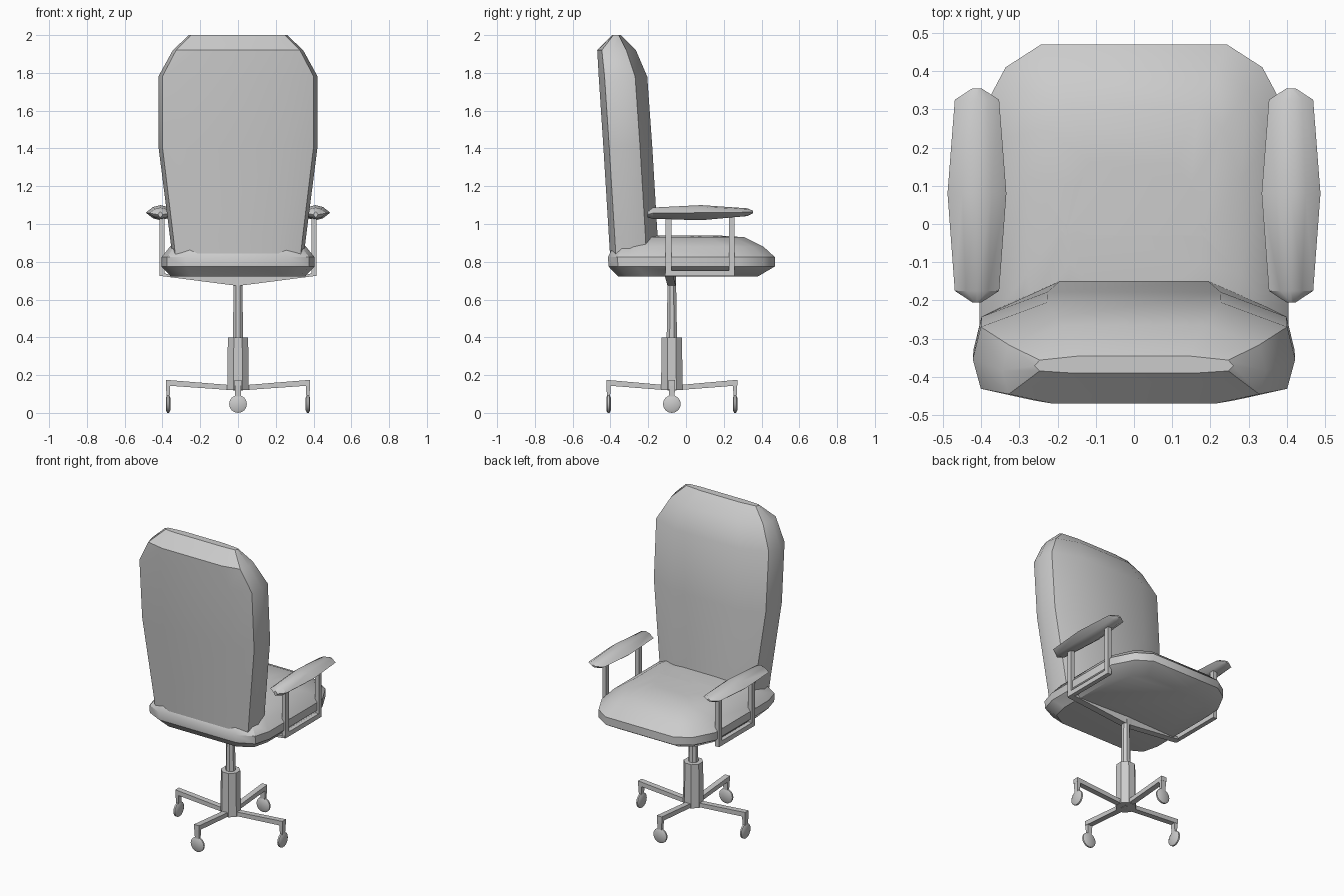
import bpy, bmesh, math
from mathutils import Vector

if "Cube" in bpy.data.objects:
    bpy.data.objects.remove(bpy.data.objects["Cube"])

AXIS_Y = -0.075  # y of the central column


def finish(name, bm, angle=35):
    bmesh.ops.recalc_face_normals(bm, faces=bm.faces)
    me = bpy.data.meshes.new(name)
    bm.to_mesh(me)
    bm.free()
    ob = bpy.data.objects.new(name, me)
    bpy.context.collection.objects.link(ob)
    bpy.ops.object.select_all(action='DESELECT')
    ob.select_set(True)
    bpy.context.view_layer.objects.active = ob
    if angle:
        bpy.ops.object.shade_smooth_by_angle(angle=math.radians(angle))
    return ob


def loft(name, rings, angle=35):
    """Skin a list of equal-length rings and cap both ends."""
    bm = bmesh.new()
    vs = [[bm.verts.new(p) for p in r] for r in rings]
    n = len(vs[0])
    for a, b in zip(vs, vs[1:]):
        for i in range(n):
            j = (i + 1) % n
            bm.faces.new((a[i], a[j], b[j], b[i]))
    bm.faces.new(vs[0])
    bm.faces.new(vs[-1])
    return finish(name, bm, angle)


def mirrored(half):
    """Close a right-hand half outline by mirroring it in x."""
    return half + [(-x, y, z) for x, y, z in reversed(half)]


def rect(c, u, v):
    c, u, v = Vector(c), Vector(u), Vector(v)
    return [c + u + v, c - u + v, c - u - v, c + u - v]


def box(name, x, y, z):
    return loft(name, [[(x[0], y[0], h), (x[1], y[0], h), (x[1], y[1], h), (x[0], y[1], h)] for h in z], 0)


def circle(r, z, n):
    return [(r * math.cos(2 * math.pi * (i + .5) / n),
             AXIS_Y + r * math.sin(2 * math.pi * (i + .5) / n), z) for i in range(n)]


# Seat cushion: stacked outlines of (z, half width, rear y, front y)
def seat_ring(z, w, yb, yf):
    return mirrored([(.6 * w, yf, z), (.83 * w, yf - .06, z), (w, yf - .19, z),
                     (w, yb + .15, z), (.93 * w, yb + .05, z), (.68 * w, yb, z)])


loft("seat", [seat_ring(*r) for r in (
    (.722, .355, -.36, .38), (.775, .405, -.41, .47), (.825, .405, -.413, .47),
    (.88, .36, -.385, .41), (.93, .28, -.28, .31), (.94, .18, -.15, .16))])


# Backrest: stacked sections of (z, half width, rear y, front y)
def back_ring(z, w, yb, yf):
    d = yf - yb
    return mirrored([(.62 * w, yb, z), (.95 * w, yb + .12 * d, z), (w, yb + .42 * d, z),
                     (.95 * w, yb + .75 * d, z), (.54 * w, yf, z)])


loft("backrest", [back_ring(*r) for r in (
    (.80, .345, -.40, -.145), (.93, .36, -.408, -.15), (1.40, .42, -.437, -.178),
    (1.78, .422, -.462, -.205), (1.92, .345, -.47, -.265), (2.0, .26, -.39, -.345))])


# Armrest pads: octagonal sections along y of (y, half width, bottom z, top z)
def pad_ring(s, y, w, z0, z1):
    h, m = z1 - z0, z0 + .5 * (z1 - z0)
    pts = [(1, m), (.5, z1 - .12 * h), (0, z1), (-.5, z1 - .12 * h),
           (-1, m), (-.5, z0 + .12 * h), (0, z0), (.5, z0 + .12 * h)]
    return [(s * (.411 + w * a), y, z) for a, z in pts]


for s, side in ((1, "right"), (-1, "left")):
    loft(f"{side}_arm_pad", [pad_ring(s, *r) for r in (
        (-.205, .012, 1.035, 1.065), (-.175, .058, 1.027, 1.087), (.08, .077, 1.02, 1.1),
        (.325, .058, 1.042, 1.083), (.355, .012, 1.057, 1.07))])
    # Arm frame: two posts and a lower rail
    xs = sorted((s * .388, s * .416))
    box(f"{side}_rear_arm_post", xs, (-.108, -.077), (.725, 1.05))
    box(f"{side}_front_arm_post", xs, (.228, .258), (.725, 1.05))
    box(f"{side}_arm_rail", xs, (-.108, .258), (.725, .755))
    # Sloping bracket from the column to the arm frame
    loft(f"{side}_seat_bracket", [
        rect((0, AXIS_Y, .704), (0, .022, 0), (0, 0, .03)),
        rect((s * .03, AXIS_Y - .002, .704), (0, .022, 0), (0, 0, .028)),
        rect((s * .41, AXIS_Y - .015, .731), (0, .022, 0), (0, 0, .006))], 0)

# Gas column and sleeve
loft("piston", [circle(.03, .38, 8), circle(.024, .71, 8)])
loft("sleeve", [circle(.062, .12, 8), circle(.058, .40, 8)])

# Four-way base: leg, caster fork and wheel in each direction
for i, reach in enumerate((.37, .335, .37, .335)):
    a = i * math.pi / 2
    d, t, up = Vector((math.cos(a), math.sin(a), 0)), Vector((-math.sin(a), math.cos(a), 0)), Vector((0, 0, 1))
    o = Vector((0, AXIS_Y, 0))
    loft(f"base_leg_{i + 1}", [
        rect(o + up * .131, t * .018, up * .013),
        rect(o + d * (reach + .012) + up * .16, t * .018, up * .015)], 0)
    loft(f"caster_fork_{i + 1}", [
        rect(o + d * reach + up * .16, t * .018, d * .012),
        rect(o + d * reach + up * .08, t * .014, d * .008)], 0)
    # Lens-shaped wheel facing along the leg
    rings = []
    for off, r in ((-.012, .034), (-.005, .047), (.005, .047), (.012, .034)):
        rings.append([o + d * (reach + off) + up * .047
                      + r * (t * math.cos(k * math.pi / 8) + up * math.sin(k * math.pi / 8)) for k in range(16)])
    loft(f"caster_wheel_{i + 1}", rings)
